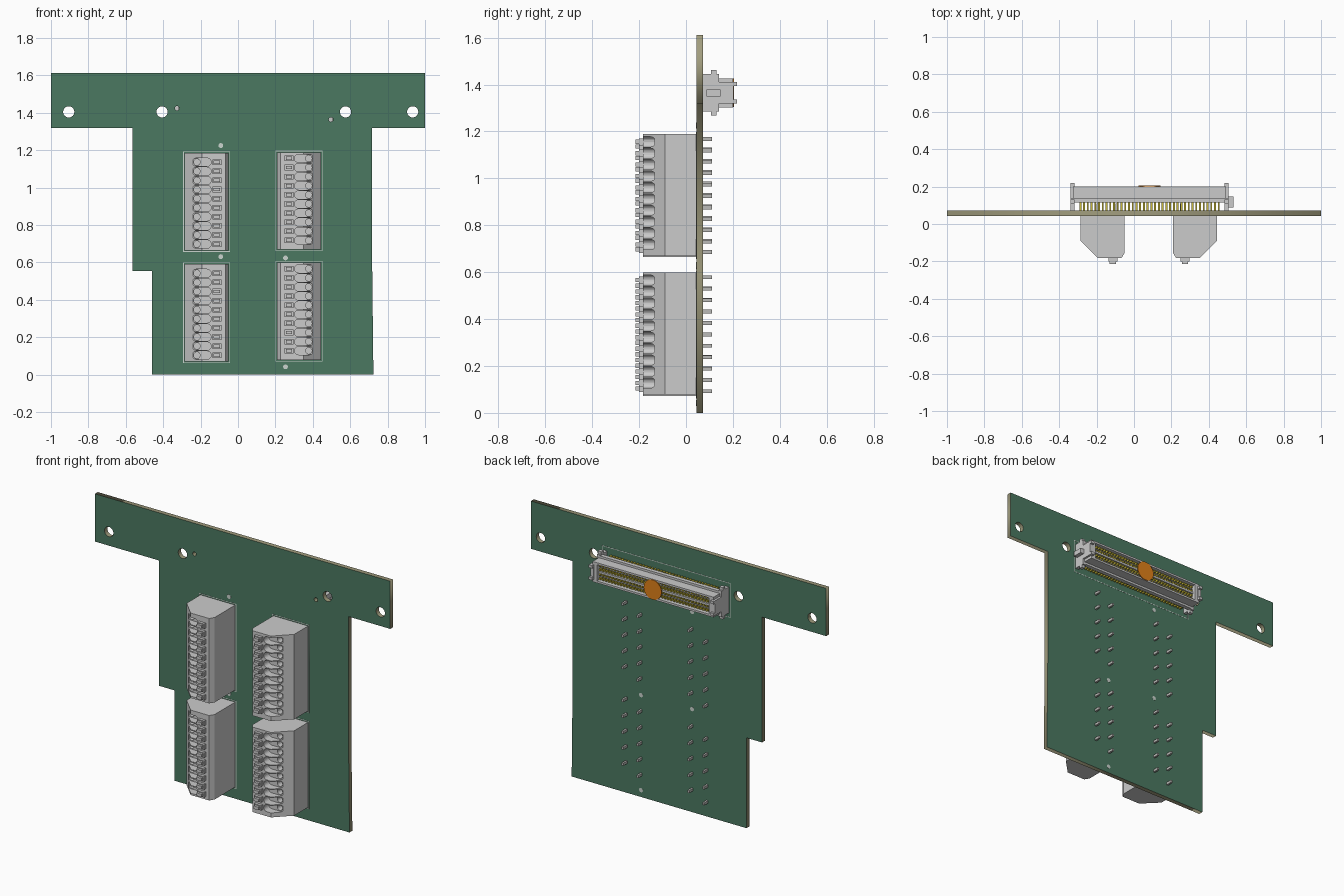
import bpy, bmesh
from math import pi, cos, sin
from mathutils import Matrix, Vector

if "Cube" in bpy.data.objects:
    bpy.data.objects.remove(bpy.data.objects["Cube"])

Y0, Y1 = 0.044, 0.072          # board front and back faces
PITCH, POLES = 0.0487, 10


def material(name, rgb):
    m = bpy.data.materials.new(name)
    m.diffuse_color = (*rgb, 1)
    m.use_nodes = True
    m.node_tree.nodes["Principled BSDF"].inputs["Base Color"].default_value = m.diffuse_color
    return m


GREEN = material("green_mask", (0.07, 0.19, 0.12))
TAN = material("tan_edge", (0.36, 0.34, 0.21))
SILK = material("pale_print", (0.6, 0.66, 0.62))
GOLD = material("gold_contact", (0.6, 0.5, 0.04))
ORANGE = material("orange_film", (0.75, 0.22, 0.01))
STEEL = material("pin_metal", (0.5, 0.5, 0.48))


def add_object(name, mesh, mat=None, loc=(0, 0, 0)):
    ob = bpy.data.objects.new(name, mesh)
    ob.location = loc
    if mat and not mesh.materials:
        mesh.materials.append(mat)
    bpy.context.collection.objects.link(ob)
    return ob


def add_box(bm, x0, x1, y0, y1, z0, z1):
    mid = Vector(((x0 + x1) / 2, (y0 + y1) / 2, (z0 + z1) / 2))
    size = Matrix.Diagonal((x1 - x0, y1 - y0, z1 - z0, 1))
    bmesh.ops.create_cube(bm, size=1, matrix=Matrix.Translation(mid) @ size)


def boxes_mesh(name, boxes):
    bm = bmesh.new()
    for b in boxes:
        add_box(bm, *b)
    return to_mesh(name, bm)


def to_mesh(name, bm):
    bmesh.ops.recalc_face_normals(bm, faces=bm.faces)
    me = bpy.data.meshes.new(name)
    bm.to_mesh(me)
    bm.free()
    return me


def add_prism(bm, pts, vec):
    """Extrude a closed outline of 3D points along vec."""
    face = bm.faces.new([bm.verts.new(p) for p in pts])
    out = bmesh.ops.extrude_face_region(bm, geom=[face])["geom"]
    bmesh.ops.translate(bm, vec=vec, verts=[v for v in out if isinstance(v, bmesh.types.BMVert)])


def circle(cx, cz, r, n=24):
    return [(cx + r * cos(2 * pi * i / n), cz + r * sin(2 * pi * i / n)) for i in range(n)]


def pill(x0, x1, z, r, n=10):
    right = [(x1 - r + r * cos(-pi / 2 + pi * i / n), z + r * sin(-pi / 2 + pi * i / n)) for i in range(n + 1)]
    left = [(x0 + r - r * cos(-pi / 2 + pi * i / n), z - r * sin(-pi / 2 + pi * i / n)) for i in range(n + 1)]
    return right + left


def evaluated(ob):
    dg = bpy.context.evaluated_depsgraph_get()
    return bpy.data.meshes.new_from_object(ob.evaluated_get(dg))


def plate(name, loops, y0, y1):
    """Flat plate in the xz plane; the first loop is the outline, the rest are holes."""
    cu = bpy.data.curves.new(name, "CURVE")
    cu.dimensions, cu.fill_mode, cu.extrude = "2D", "BOTH", (y1 - y0) / 2
    for pts in loops:
        sp = cu.splines.new("POLY")
        sp.points.add(len(pts) - 1)
        for p, (x, z) in zip(sp.points, pts):
            p.co = (x, z, 0, 1)
        sp.use_cyclic_u = True
    tmp = add_object(name + "_curve", cu)
    me = evaluated(tmp)
    bpy.data.objects.remove(tmp)
    me.transform(Matrix.Translation((0, (y0 + y1) / 2, 0)) @ Matrix.Rotation(pi / 2, 4, "X"))
    bm = bmesh.new()
    bm.from_mesh(me)
    bmesh.ops.remove_doubles(bm, verts=bm.verts, dist=1e-5)
    me.materials.clear()
    bmesh.ops.recalc_face_normals(bm, faces=bm.faces)
    bm.to_mesh(me)
    bm.free()
    return me


# Circuit board with green faces and tan edges
outline = [(-0.46, 0), (0.724, 0), (0.717, 0.62), (0.717, 1.32), (1, 1.32), (1, 1.612),
           (-1, 1.612), (-1, 1.32), (-0.565, 1.32), (-0.565, 0.553), (-0.46, 0.553)]
holes = [circle(x, 1.405, 0.03) for x in (-0.905, -0.406, 0.575, 0.934)]
holes += [circle(-0.326, 1.424, 0.012), circle(0.497, 1.364, 0.012)]
board = plate("board", [outline] + holes, Y0, Y1)
board.materials.append(GREEN)
board.materials.append(TAN)
for p in board.polygons:
    p.material_index = 0 if abs(p.normal.y) > 0.5 else 1
add_object("circuit_board", board)

# Round marks on both faces
bm = bmesh.new()
for x, z in [(-0.092, 1.225), (-0.092, 0.631), (0.254, 0.624), (0.254, 0.042)]:
    add_prism(bm, [(px, Y0 - 0.001, pz) for px, pz in circle(x, z, 0.013, 16)], (0, Y1 - Y0 + 0.002, 0))
add_object("board_marks", to_mesh("board_marks", bm), SILK)

# Terminal block body: chamfered profile, cut with wire pockets
HL = 0.26
profile = [(-0.1175, Y0), (-0.1175, -0.09), (-0.025, -0.183), (0.1, -0.183), (0.1175, -0.155), (0.1175, Y0)]
bm = bmesh.new()
add_prism(bm, [(x, y, -HL) for x, y in profile], (0, 0, 2 * HL))
body = add_object("terminal_body", to_mesh("terminal_body", bm))
pole_z = [-0.008 + (i - (POLES - 1) / 2) * PITCH for i in range(POLES)]


def cut(ob, name, outlines, y_floor):
    bm = bmesh.new()
    for pts in outlines:
        add_prism(bm, [(x, y_floor, z) for x, z in pts], (0, -0.3, 0))
    cutter = add_object(name, to_mesh(name, bm))
    cutter.hide_render = True
    mod = ob.modifiers.new("cut", "BOOLEAN")
    mod.operation, mod.solver, mod.object = "DIFFERENCE", "EXACT", cutter
    me = evaluated(ob)
    ob.modifiers.clear()
    ob.data = me
    bpy.data.objects.remove(cutter)


cut(body, "pocket_cutter", [pill(-0.078, 0.024, z, 0.0215) for z in pole_z], -0.135)
cut(body, "wire_hole_cutter", [circle(-0.052, z, 0.017, 16) for z in pole_z], -0.06)
body_mesh = body.data
bpy.data.objects.remove(body)

# Release levers and solder pins shared by all blocks
lever_mesh = boxes_mesh("levers", [b for z in pole_z for b in (
    (0.03, 0.078, -0.2, -0.18, z - 0.015, z + 0.015),
    (0.036, 0.07, -0.215, -0.2, z - 0.009, z + 0.009))])
pin_boxes = []
for i, z in enumerate(pole_z):
    x = 0.074 if i % 2 else -0.027
    pin_boxes.append((x - 0.006, x + 0.006, 0.03, 0.11, z - 0.02, z - 0.004))
pin_mesh = boxes_mesh("solder_pins", pin_boxes)

# Four blocks; the right-hand pair is turned half round
for name, x, z, turn in [("left_lower", -0.1675, 0.331, 0), ("left_upper", -0.1675, 0.925, 0),
                         ("right_lower", 0.326, 0.339, pi), ("right_upper", 0.326, 0.929, pi)]:
    for part, me, mat in [("block", body_mesh, None), ("levers", lever_mesh, None), ("pins", pin_mesh, STEEL)]:
        ob = add_object(f"{name}_{part}", me, mat, (x, 0, z))
        ob.rotation_euler.y = turn
    a, b, t = 0.126, 0.269, 0.004
    rim = [[(x - a, z - b), (x + a, z - b), (x + a, z + b), (x - a, z + b)],
           [(x - a + t, z - b + t), (x + a - t, z - b + t), (x + a - t, z + b - t), (x - a + t, z + b - t)]]
    add_object(name + "_outline", plate("outline", rim, Y0 - 0.001, Y0 + 0.001), SILK)

# Edge connector housing on the back
CX, CZ = 0.083, 1.365
L, R = CX - 0.405, CX + 0.405
house = [(L, R, 0.115, 0.14, CZ - 0.075, CZ + 0.075),           # floor flange
         (L + 0.03, R - 0.03, 0.135, 0.188, CZ - 0.006, CZ + 0.006)]  # centre rib
for s in (-1, 1):
    z0, z1 = sorted((CZ + s * 0.05, CZ + s * 0.062))
    house.append((L, R, 0.14, 0.2, z0, z1))                     # long walls
    z0, z1 = sorted((CZ + s * 0.026, CZ + s * 0.03))
    house.append((L + 0.03, R - 0.03, 0.135, 0.18, z0, z1))     # row dividers
    x0, x1 = sorted((CX + s * 0.38, CX + s * 0.41))
    house.append((x0, x1, 0.14, 0.2, CZ - 0.062, CZ + 0.062))   # end walls
    x0, x1 = sorted((CX + s * 0.4, CX + s * 0.423))
    house += [(x0, x1, Y1, 0.14, CZ - 0.08, CZ + 0.08),         # end posts
              (x0, x1, 0.107, 0.13, CZ - 0.097, CZ + 0.097),
              (x0, x1, 0.14, 0.203, CZ - 0.045, CZ + 0.045)]
    for t in (-1, 1):
        z0, z1 = sorted((CZ + t * 0.028, CZ + t * 0.045))
        house.append((x0, x1, 0.2, 0.218, z0, z1))              # guide tips
house.append((R + 0.01, R + 0.043, 0.088, 0.147, CZ - 0.015, CZ + 0.015))  # side key
add_object("connector_housing", boxes_mesh("connector_housing", house))

# Gold contacts in four rows, with legs down to the board
gold = []
for i in range(38):
    x = CX + (i - 18.5) * 0.02
    for dz in (-0.04, -0.015, 0.015, 0.04):
        gold.append((x - 0.005, x + 0.005, 0.13, 0.185, CZ + dz - 0.006, CZ + dz + 0.006))
        gold.append((x - 0.005, x + 0.005, Y1, 0.118, CZ + dz * 1.4 - 0.006, CZ + dz * 1.4 + 0.006))
add_object("connector_contacts", boxes_mesh("connector_contacts", gold), GOLD)

# Round pick-up film and printed frame round the connector
add_object("pickup_film", plate("pickup_film", [circle(CX, CZ, 0.06, 40)], 0.2, 0.205), ORANGE)
frame = [[(CX - a, CZ - b), (CX + a, CZ - b), (CX + a, CZ + b), (CX - a, CZ + b)]
         for a, b in ((0.436, 0.106), (0.432, 0.102))]
add_object("connector_outline", plate("connector_outline", frame, Y1 - 0.001, Y1 + 0.001), SILK)
